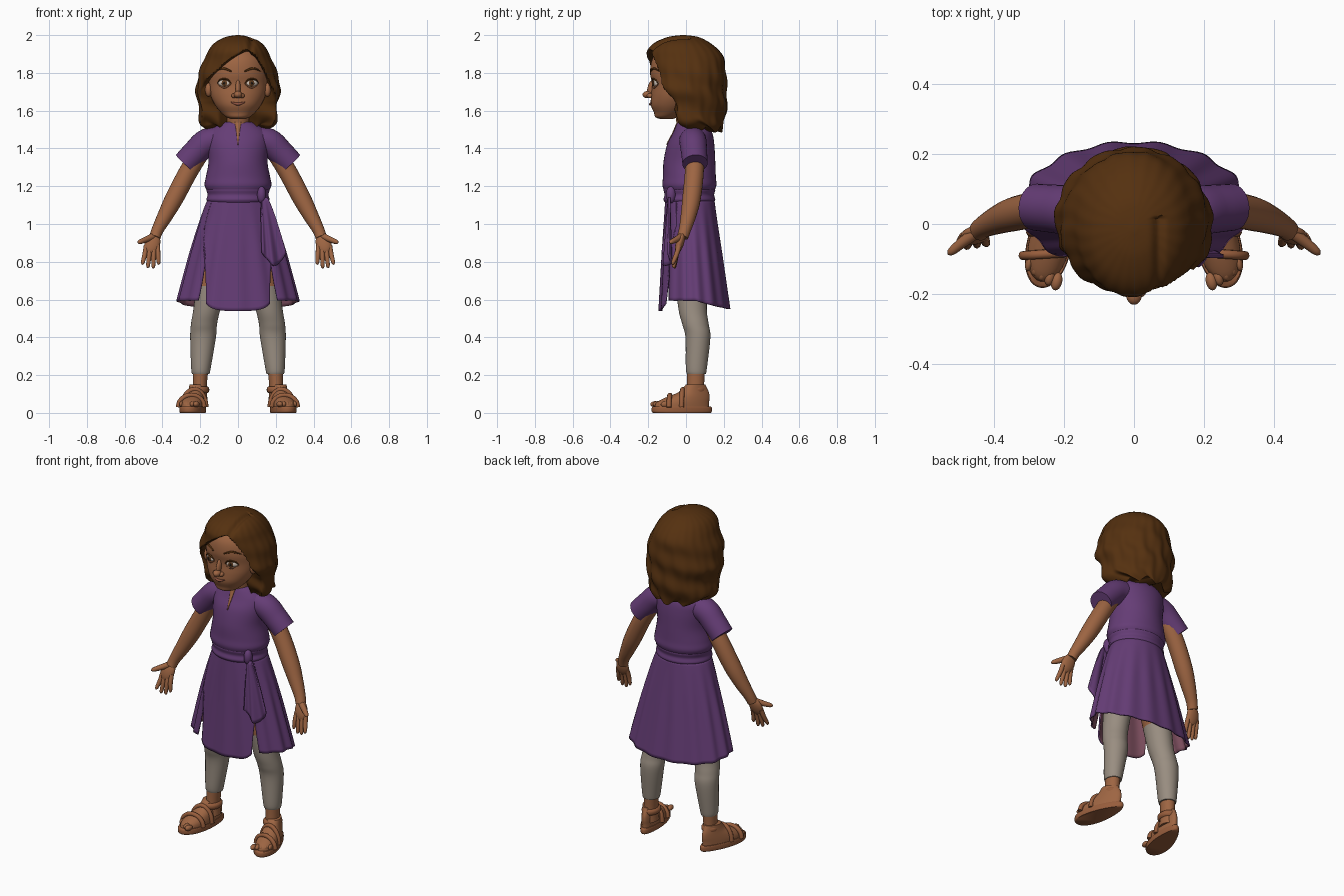
import bpy, bmesh
from math import sin, cos, pi, asin, sqrt, exp, radians
from mathutils import Vector, Matrix, Euler

if "Cube" in bpy.data.objects:
    bpy.data.objects.remove(bpy.data.objects["Cube"])


def material(name, r, g, b):
    m = bpy.data.materials.new(name)
    m.use_nodes = True
    m.diffuse_color = (r, g, b, 1)
    node = m.node_tree.nodes["Principled BSDF"]
    node.inputs["Base Color"].default_value = (r, g, b, 1)
    node.inputs["Roughness"].default_value = 0.8
    return m


SKIN = material("warm_skin", .34, .13, .055)
HAIR = material("brown_hair", .09, .03, .005)
DRESS = material("purple_cloth", .13, .046, .18)
LINING = material("dusty_plum_lining", .2, .075, .11)
GREY = material("stone_trousers", .32, .27, .22)
SANDAL = material("tan_leather", .31, .11, .045)
LIP = material("rosy_lip", .27, .085, .05)
WHITE = material("eye_white", .6, .52, .45)
IRIS = material("brown_iris", .13, .05, .015)
PUPIL = material("dark_pupil", .012, .008, .006)


def finish(name, bm, mats, mirror=False, thick=0):
    """Turn a bmesh into a smooth object, optionally mirrored or thickened."""
    me = bpy.data.meshes.new(name)
    bm.to_mesh(me)
    bm.free()
    ob = bpy.data.objects.new(name, me)
    bpy.context.collection.objects.link(ob)
    for m in mats:
        me.materials.append(m)
    bpy.ops.object.select_all(action='DESELECT')
    ob.select_set(True)
    bpy.context.view_layer.objects.active = ob
    bpy.ops.object.shade_smooth_by_angle(angle=radians(55))
    if thick:
        s = ob.modifiers.new("thickness", 'SOLIDIFY')
        s.thickness = thick
        s.material_offset = len(mats) - 1
    if mirror:
        ob.modifiers.new("mirror", 'MIRROR').use_mirror_merge = False
    return ob


def grid(name, f, nu, nv, mats, closed=False, mirror=False, thick=0):
    """Surface from f(u, v); a closed one wraps in u and has its ends capped."""
    bm = bmesh.new()
    cols = nu if closed else nu + 1
    rows = [[bm.verts.new(f(i / nu, j / nv)) for i in range(cols)] for j in range(nv + 1)]
    for a, b in zip(rows, rows[1:]):
        for i in range(nu):
            k = (i + 1) % cols
            bm.faces.new((a[i], a[k], b[k], b[i]))
    if closed:
        bm.faces.new(rows[0][::-1])
        bm.faces.new(rows[-1])
    return finish(name, bm, mats, mirror, thick)


def spline(rows, t):
    """Smooth interpolation through rows of numbers, t from 0 to 1."""
    n = len(rows) - 1
    i = min(int(t * n), n - 1)
    s = t * n - i
    p = [rows[max(0, min(n, i + k))] for k in (-1, 0, 1, 2)]
    return [b + .5 * s * (c - a + s * (2*a - 5*b + 4*c - d + s * (3*(b - c) + d - a)))
            for a, b, c, d in zip(*p)]


def loft(name, rows, mats, seg=40, steps=6, mirror=False, warp=None):
    """Stacked ellipses (centre x, centre y, z, radius x, radius y)."""
    def f(u, v):
        x, y, z, rx, ry = spline(rows, v)
        a = 2 * pi * u
        p = (x + rx * cos(a), y + ry * sin(a), z)
        return warp(p, a) if warp else p
    return grid(name, f, seg, (len(rows) - 1) * steps, mats, True, mirror)


def tube(name, pts, mat, seg=14, steps=5, mirror=False):
    """Round limb through points (x, y, z, radius)."""
    def f(u, v):
        p = spline(pts, v)
        d = Vector(spline(pts, min(1, v + .01))[:3]) - Vector(spline(pts, max(0, v - .01))[:3])
        d.normalize()
        a = d.cross(Vector((.1, 1, .2))).normalized()
        b = d.cross(a)
        return Vector(p[:3]) + p[3] * (a * cos(2 * pi * u) + b * sin(2 * pi * u))
    return grid(name, f, seg, (len(pts) - 1) * steps, [mat], True, mirror)


def ball(name, loc, size, mat, rot=(0, 0, 0), mirror=False):
    bm = bmesh.new()
    m = Matrix.LocRotScale(Vector(loc), Euler([radians(r) for r in rot]), Vector(size))
    bmesh.ops.create_uvsphere(bm, u_segments=24, v_segments=14, radius=1, matrix=m)
    return finish(name, bm, [mat], mirror)


# Head and neck
loft("head", [(0, -.1, 1.555, .03, .03), (0, -.105, 1.565, .06, .056), (0, -.085, 1.59, .09, .085),
              (0, -.07, 1.63, .122, .116), (0, -.06, 1.68, .145, .125), (0, -.05, 1.74, .155, .13),
              (0, -.05, 1.8, .155, .14), (0, -.05, 1.87, .14, .13), (0, -.04, 1.93, .1, .1)], [SKIN])
loft("neck", [(0, .015, 1.46, .075, .065), (0, .01, 1.53, .06, .06), (0, -.005, 1.62, .06, .06)], [SKIN])

# Face
ball("nose_tip", (0, -.203, 1.685), (.022, .027, .019), SKIN)
ball("nose_bridge", (0, -.182, 1.718), (.014, .022, .05), SKIN, (-14, 0, 0))
ball("nostril", (.021, -.19, 1.679), (.014, .018, .013), SKIN, mirror=True)
ball("ear", (.156, -.075, 1.71), (.018, .022, .036), SKIN, mirror=True)
ball("eyeball", (.072, -.155, 1.745), (.036, .02, .021), WHITE, (0, 0, 23), True)
ball("iris", (.072, -.1745, 1.746), (.015, .004, .017), IRIS, (0, 0, 15), True)
ball("pupil", (.072, -.1775, 1.746), (.007, .003, .008), PUPIL, mirror=True)
tube("upper_lash", [(.036, -.178, 1.743, .002), (.052, -.18, 1.762, .004), (.075, -.174, 1.768, .005),
                    (.098, -.16, 1.761, .004), (.11, -.148, 1.745, .002)], HAIR, 8, mirror=True)
tube("lower_lid", [(.038, -.177, 1.741, .003), (.072, -.169, 1.722, .005), (.108, -.148, 1.742, .003)],
     SKIN, 8, mirror=True)
tube("eyebrow", [(.035, -.187, 1.808, .004), (.08, -.171, 1.824, .006), (.122, -.138, 1.808, .002)],
     HAIR, 8, mirror=True)
tube("lips", [(-.037, -.181, 1.645, .003), (0, -.188, 1.635, .008), (.037, -.181, 1.645, .003)], LIP, 10)


# Wavy hair with a side parting and a swept hairline
def hair_shape(p, a):
    x, y, z = p
    fade = max(0, min(1, (1.93 - z) / .2))
    wave = 1 + fade * (.03 * sin(42 * z + 2 * a) + .018 * sin(13 * a + 22 * z)) + .006 * sin(24 * a)
    x, y = x * wave, y * wave
    span = .2 if x < .06 else .09
    line = 1.93 - .14 * (abs(x - .06) / span) ** 1.3
    k = max(0, min(1, (line - z) / .03))
    edge = (-.065 + max(0, .1 - abs(x)) + max(0, 1.65 - z) * .3 + .01 * sin(45 * z + 20 * x))
    y += k * k * (3 - 2 * k) * (max(y, edge) - y)
    if z > 1.85 and y < .02:
        z -= .014 * exp(-((x - .07) / .014) ** 2)
    if z < 1.6:
        z += .016 * sin(7 * a) * (1.6 - z) / .1
    return x, y, z


loft("hair", [(0, .09, 1.5, .12, .1), (0, .03, 1.53, .19, .17), (0, .008, 1.58, .207, .2),
              (0, .006, 1.65, .208, .21), (0, .002, 1.72, .222, .212), (0, 0, 1.8, .207, .21),
              (0, -.002, 1.87, .178, .206), (0, -.015, 1.92, .155, .188), (0, -.02, 1.96, .122, .145),
              (0, -.015, 1.99, .065, .08), (0, -.015, 2, .008, .01)], [HAIR], 120, 8, warp=hair_shape)

# Tunic top
torso = [(0, .017, 1.17, .16, .13), (0, .018, 1.205, .177, .143), (0, .018, 1.25, .17, .14),
         (0, .018, 1.33, .156, .137), (0, .025, 1.42, .163, .125), (0, .035, 1.48, .158, .105),
         (0, .033, 1.52, .115, .086), (0, .03, 1.54, .078, .075)]
loft("tunic_top", torso, [DRESS])


def neckline(u, v):
    x, y, z, rx, ry = spline(torso, 4 / 7 + v * 3 / 7)
    return (2 * u - 1) * (.002 + .018 * v), y - ry - .004, z


grid("neck_opening", neckline, 2, 12, [SKIN], thick=.004)
tube("sleeve", [(.06, .035, 1.45, .068), (.16, .037, 1.435, .072), (.225, .043, 1.378, .069),
                (.28, .048, 1.32, .067)], DRESS, 28, mirror=True)

# Belt with knot and hanging sash
loft("belt", [(0, .018, 1.115, .158, .13), (0, .018, 1.13, .167, .137), (0, .018, 1.155, .161, .131),
              (0, .018, 1.18, .167, .137), (0, .018, 1.195, .158, .13)], [DRESS], 48)
ball("belt_knot", (.125, -.08, 1.155), (.024, .026, .045), DRESS)


def sash(u, v):
    d = 1 - v
    left, right = .125 + .01 * d, .155 + .1 * d ** .8
    return (left + (right - left) * u, -.095 - .035 * d + .045 * u * d + .012 * sin(11 * u) * d,
            1.14 - d * (.29 + .07 * sin(pi * u)))


grid("hanging_sash", sash, 20, 16, [DRESS], thick=.012)


# Skirt: a front panel and a wrapped back panel, split at the sides
def skirt_point(angle, z):
    t = (1.13 - z) / .55
    pleat = 1 + .022 * sin(15 * angle) * min(1, max(0, t) * 2)
    rx = .16 + .165 * t ** .85 if t > 0 else .16
    return (rx * pleat * cos(angle), .02 + .025 * t + (.13 + .055 * t) * pleat * sin(angle), z)


def half_angle(z):
    return asin(min(.85, .172 / (.16 + .165 * max(0, (1.13 - z) / .55))))


def front_panel(u, v):
    s = 2 * u - 1
    low = .54 + .04 * s ** 4
    z = low + (1.13 - low) * v
    return skirt_point(-pi / 2 + s * half_angle(z), z)


def back_panel(u, v):
    s = 2 * u - 1
    low = .55 + .045 * min(1, (1.6 * s) ** 2)
    z = low + (1.13 - low) * v
    h = half_angle(z) - .03 + max(0, .82 - z) * .8
    return skirt_point(pi / 2 + s * (pi - h), z)


grid("skirt_front", front_panel, 40, 30, [DRESS, LINING], thick=.008)
grid("skirt_back", back_panel, 110, 30, [DRESS, LINING], thick=.008)

# Legs: cropped trousers below bare thighs
legs = loft("trouser_leg", [(.197, .055, .205, .046, .05), (.196, .055, .24, .052, .056),
                            (.185, .063, .4, .068, .066), (.18, .05, .47, .069, .07),
                            (.165, .035, .55, .071, .075), (.14, .03, .7, .078, .085),
                            (.1, .03, .9, .09, .095), (.075, .03, 1.05, .075, .085)],
            [GREY, SKIN], 32, mirror=True)
for face in legs.data.polygons:
    face.material_index = int(face.center.z > .67)
loft("ankle", [(.203, .048, .06, .042, .052), (.202, .05, .14, .037, .046),
               (.198, .053, .24, .042, .048)], [SKIN], 24, mirror=True)


# Feet and sandals, turned slightly outwards
def foot_point(along, across, z):
    c, s = cos(radians(13)), sin(radians(13))
    return .233 + along * s + across * c, -.022 - along * c + across * s, z


def foot_part(name, rows, mat):
    def f(u, v):
        z, length, width, shift = spline(rows, v)
        a = 2 * pi * u
        along = .163 * cos(a)
        return foot_point(along * length + shift, (.062 + .1 * along) * sin(a) * width, z)
    grid(name, f, 36, (len(rows) - 1) * 4, [mat], True, True)


foot_part("sandal_sole", [(0, .96, .96, 0), (.008, 1, 1, 0), (.026, 1, 1, 0), (.034, .97, .97, 0)], SANDAL)
foot_part("foot", [(.03, .9, .92, 0), (.055, .87, .9, -.006), (.08, .74, .8, -.03),
                   (.11, .5, .65, -.065), (.15, .32, .58, -.075)], SKIN)
for i in range(5):
    w = -.044 + .022 * i
    ball("toe", foot_point(.135 - .009 * i, w, .046), (.016 - .0012 * i, .026, .016), SKIN, (0, 0, 13), True)
for name, along, wide, high in (("toe_strap", .065, .066, .094), ("instep_strap", -.005, .06, .124)):
    arc = [foot_point(along + .02 * cos(pi * k / 8), wide * cos(pi * k / 8),
                      .03 + (high - .03) * sin(pi * k / 8)) + (.013,) for k in range(9)]
    tube(name, arc, SANDAL, 10, 3, True)
loft("ankle_strap", [(.203, .046, .105, .042, .054), (.203, .046, .115, .05, .06),
                     (.203, .046, .13, .05, .06), (.203, .046, .14, .042, .054)], [SANDAL], 28, 3, True)

# Arms and open hands
tube("arm", [(.17, .042, 1.42, .048), (.255, .045, 1.29, .05), (.335, .03, 1.14, .049),
             (.385, .013, 1.045, .041), (.425, -.006, .97, .032), (.44, -.018, .93, .03)],
     SKIN, 20, mirror=True)
ball("palm", (.453, -.032, .898), (.041, .021, .06), SKIN, (-18, -14, 0), True)
for i, drop in enumerate((.785, .766, .768, .785)):
    bx, tx = .426 + .02 * i, .42 + .028 * i
    tube("finger", [(bx, -.036, .885, .013), (bx * .6 + tx * .4, -.05, .84, .013),
                    (tx, -.056 - .004 * i, drop + .012, .01), (tx, -.06 - .004 * i, drop, .003)],
         SKIN, 10, 4, True)
tube("thumb", [(.45, -.025, .935, .018), (.488, -.052, .918, .016), (.52, -.078, .905, .012),
               (.53, -.086, .9, .003)], SKIN, 10, 4, True)
